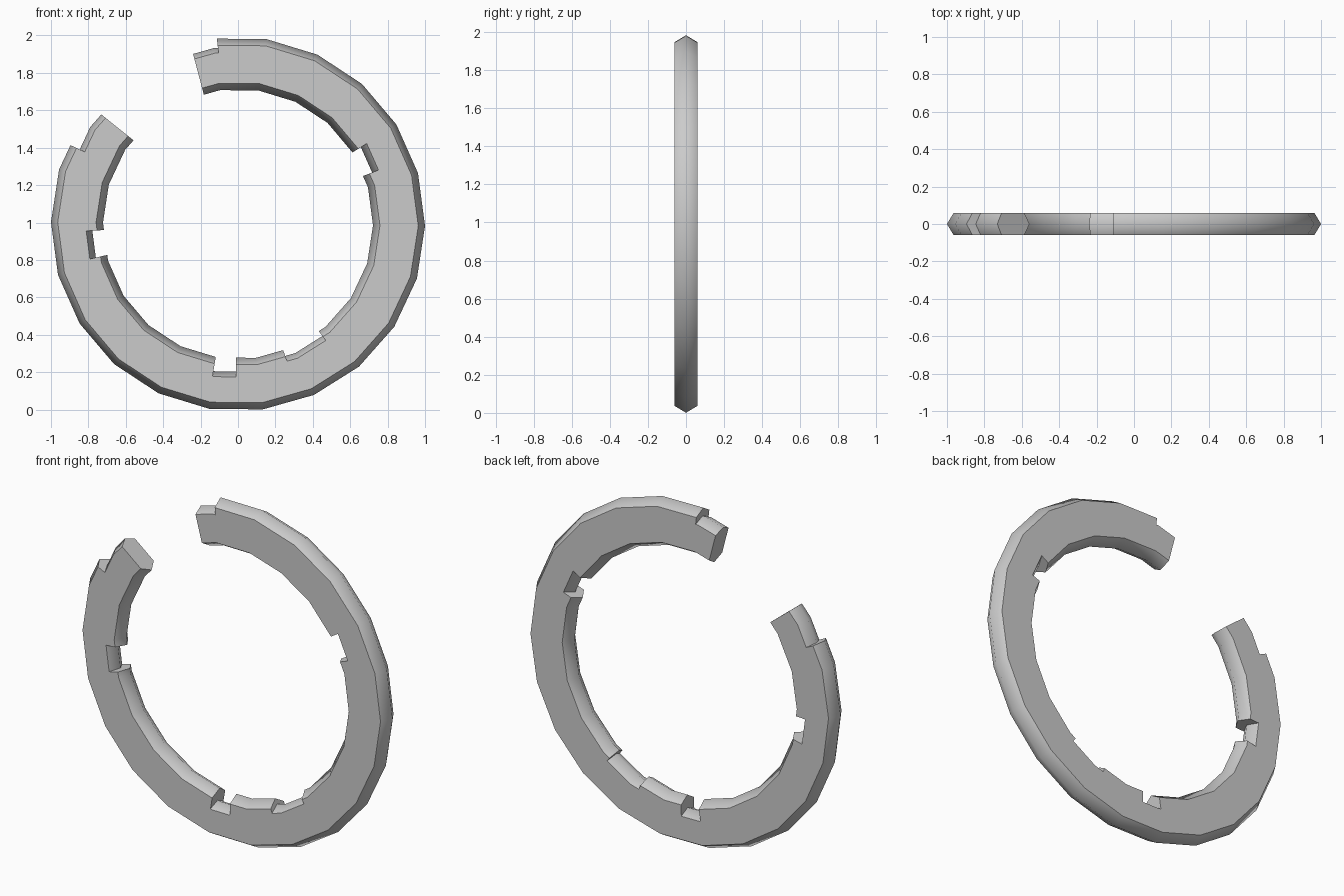
import bpy, bmesh
from math import sin, cos, radians, floor

if "Cube" in bpy.data.objects:
    bpy.data.objects.remove(bpy.data.objects["Cube"])

STEP = 360 / 22      # facet angle of the ring
OFFSET = -0.6        # rotation of the facets
CENTRE_Z = 0.992
HALF = 0.06          # half thickness


def facet_scale(a):
    """Radius factor that keeps in-between points on the facet chord."""
    local = (a - OFFSET) % STEP - STEP / 2
    return cos(radians(STEP / 2)) / cos(radians(local))


def arc(a0, a1, ridge, flat):
    """Faceted arc as (angle, ridge radius, flat-face radius)."""
    lo, hi = min(a0, a1), max(a0, a1)
    k = floor((lo - OFFSET) / STEP) + 1
    mids = []
    while OFFSET + k * STEP < hi - 0.3:
        if OFFSET + k * STEP > lo + 0.3:
            mids.append(OFFSET + k * STEP)
        k += 1
    if a1 < a0:
        mids.reverse()
    return [(a, ridge * facet_scale(a), flat * facet_scale(a))
            for a in [a0] + mids + [a1]]


# outer rim with a stepped tab at each open end
outline = arc(104.8, 96.5, 0.950, 0.922)
outline += arc(96.5, -205.2, 1.0, 0.964)
outline += arc(-205.2, -218.7, 0.945, 0.915)

# inner rim with its notches: (start, end, ridge, flat)
notches = [(-177.4, -166.7, 0.785, 0.818),
           (-99.5, -90.8, 0.797, 0.826),
           (-70.3, -53.0, 0.755, 0.785),
           (21.0, 32.0, 0.775, 0.812)]
RIDGE, FLAT = 0.722, 0.759
pos = -218.7
for start, end, ridge, flat in notches:
    outline += arc(pos, start, RIDGE, FLAT)
    outline += arc(start, end, ridge, flat)
    pos = end
outline += arc(pos, 104.8, RIDGE, FLAT)

bm = bmesh.new()


def loop(y, idx):
    return [bm.verts.new((p[idx] * cos(radians(p[0])), y,
                          CENTRE_Z + p[idx] * sin(radians(p[0]))))
            for p in outline]


# ridge loop in the middle, one flat-face loop on each side
front, middle, back = loop(-HALF, 2), loop(0, 1), loop(HALF, 2)
n = len(outline)
for a, b in ((front, middle), (middle, back)):
    for i in range(n):
        j = (i + 1) % n
        bm.faces.new((a[i], a[j], b[j], b[i])).smooth = True

# flat front and back faces
caps = [bm.faces.new(front), bm.faces.new(back[::-1])]
bm.normal_update()
bmesh.ops.triangulate(bm, faces=caps)
bmesh.ops.recalc_face_normals(bm, faces=bm.faces)

# smooth bevelled rims, sharp notch walls and flat faces
for e in bm.edges:
    flat_side = any(not f.smooth for f in e.link_faces)
    e.smooth = not flat_side and e.calc_face_angle(0) < radians(68)

mesh = bpy.data.meshes.new("notched_open_ring")
bm.to_mesh(mesh)
bm.free()
ring = bpy.data.objects.new("notched_open_ring", mesh)
bpy.context.collection.objects.link(ring)
